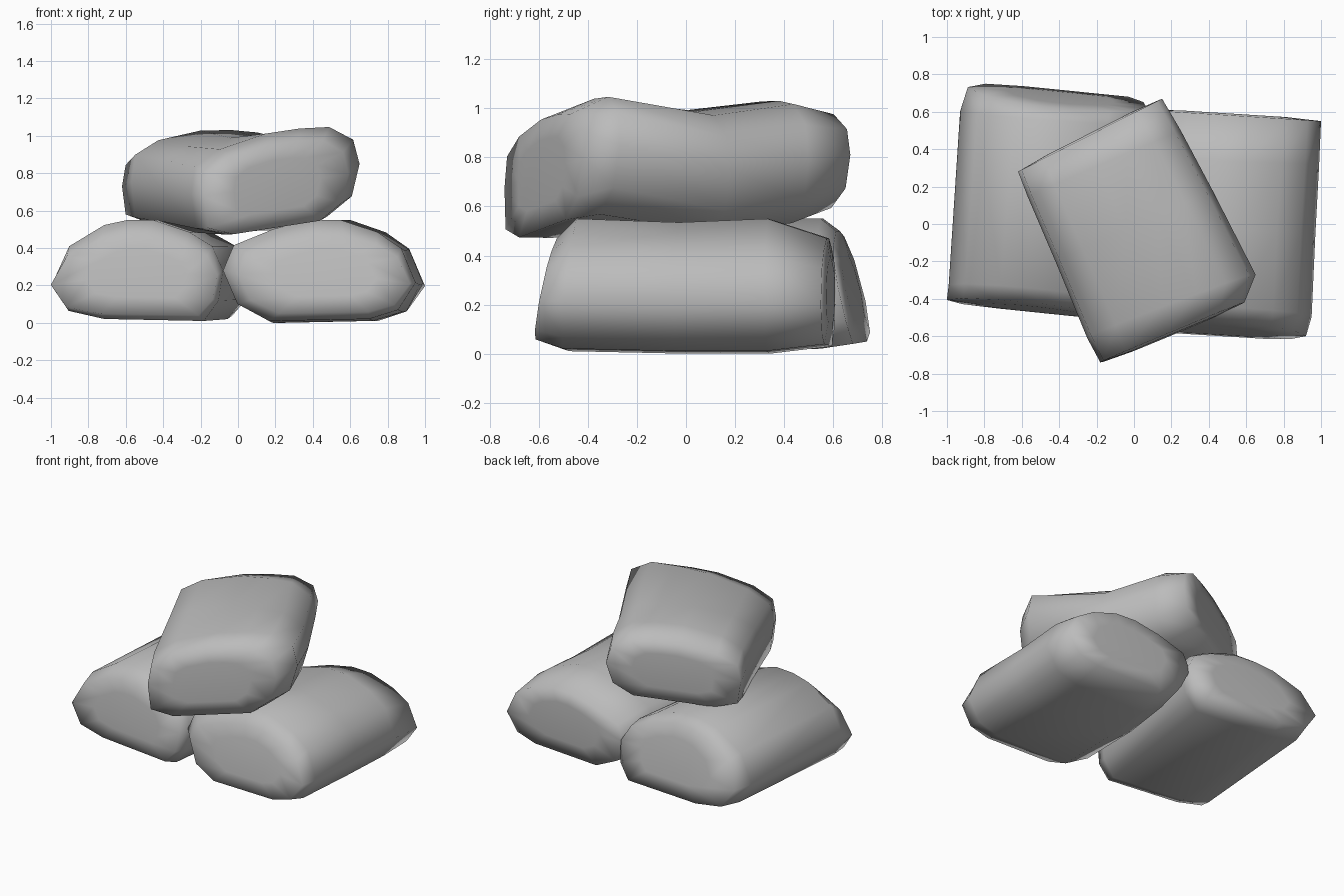
import bpy, bmesh
from mathutils import Vector

cube = bpy.data.objects.get("Cube")
if cube:
    bpy.data.objects.remove(cube)

grey = bpy.data.materials.new("stone_grey")
grey.use_nodes = True
COLOUR = (0.5, 0.5, 0.5, 1)
grey.diffuse_color = COLOUR
grey.node_tree.nodes["Principled BSDF"].inputs["Base Color"].default_value = COLOUR

# Cross-sections: (across -1..1, height 0..1)
ROUNDED = [(-1, .5), (-.89, .75), (-.48, .91), (-.1, 1), (.22, 1), (.6, .88),
           (.85, .72), (1, .38), (.82, .11), (.52, .02), (-.52, 0), (-.85, .17)]
SAGGING = [(-1, .5), (-.87, .74), (-.6, .88), (-.17, 1), (.13, 1), (.4, .95),
           (.81, .74), (1, .38), (.81, .1), (.39, .02), (-.78, 0), (-.95, .2)]
BOXY = [(-1, .5), (-.95, .78), (-.65, .92), (-.1, 1), (.3, .99), (.65, .95), (.93, .77),
        (1, .5), (.9, .17), (.6, 0), (0, 0), (-.6, 0), (-.95, .12)]


def bag(name, profile, stations, bulge):
    """Loft the profile through stations: side a, side b, low, high, tilt, lean."""
    bm = bmesh.new()
    mids = [(Vector(s[0]) + Vector(s[1])) / 2 for s in stations]
    axis = (mids[-1] - mids[0]).normalized().to_3d()
    rings = []
    for (a, b, low, high, tilt, lean), mid in zip(stations, mids):
        half = (Vector(b) - Vector(a)) / 2
        ring = []
        for u, w in profile:
            p = (mid + half * u).to_3d() + axis * lean * (w - .5)
            p.z = low + (high - low) * w + tilt * u
            ring.append(bm.verts.new(p))
        rings.append(ring)

    # Softly domed ends
    def cap(ring, out):
        centre = sum((v.co for v in ring), Vector()) / len(ring)
        inner = [bm.verts.new(centre.lerp(v.co, .6) + axis * out) for v in ring]
        bm.faces.new(inner)
        return inner

    rings.insert(0, cap(rings[0], -bulge))
    rings.append(cap(rings[-1], bulge))
    n = len(profile)
    for r, s in zip(rings, rings[1:]):
        for i in range(n):
            j = (i + 1) % n
            bm.faces.new((r[i], r[j], s[j], s[i]))
    bmesh.ops.recalc_face_normals(bm, faces=bm.faces)
    for f in bm.faces:
        f.smooth = True
    mesh = bpy.data.meshes.new(name)
    bm.to_mesh(mesh)
    bm.free()
    mesh.materials.append(grey)
    obj = bpy.data.objects.new(name, mesh)
    bpy.context.collection.objects.link(obj)


# Lower bags, side b facing outward
bag("lower_left_bag", ROUNDED, [
    ((0, -.53), (.92, -.59), .05, .47, 0, .08),
    ((-.08, -.44), (.95, -.49), .01, .55, 0, .05),
    ((-.06, 0), (.97, -.05), 0, .535, 0, 0),
    ((-.01, .35), (.99, .32), 0, .55, 0, 0),
    ((.05, .61), (1, .55), .03, .47, 0, 0)], .01)

bag("lower_right_bag", SAGGING, [
    ((-.11, -.49), (-1, -.4), .04, .47, 0, .05),
    ((-.08, -.41), (-.99, -.32), .01, .55, 0, .04),
    ((.05, .53), (-.93, .6), .02, .55, 0, -.02),
    ((.07, .62), (-.89, .72), .04, .5, 0, -.1)], .01)

# Upper bag, lying askew across the pair
bag("upper_bag", BOXY, [
    ((-.18, -.74), (.59, -.42), .51, .96, .06, .01),
    ((-.25, -.61), (.65, -.27), .52, 1.02, .08, .03),
    ((-.42, -.2), (.42, .18), .49, .99, .01, 0),
    ((-.57, .15), (.25, .5), .52, 1.03, .02, 0),
    ((-.62, .28), (.15, .67), .57, .97, .04, 0)], .01)
